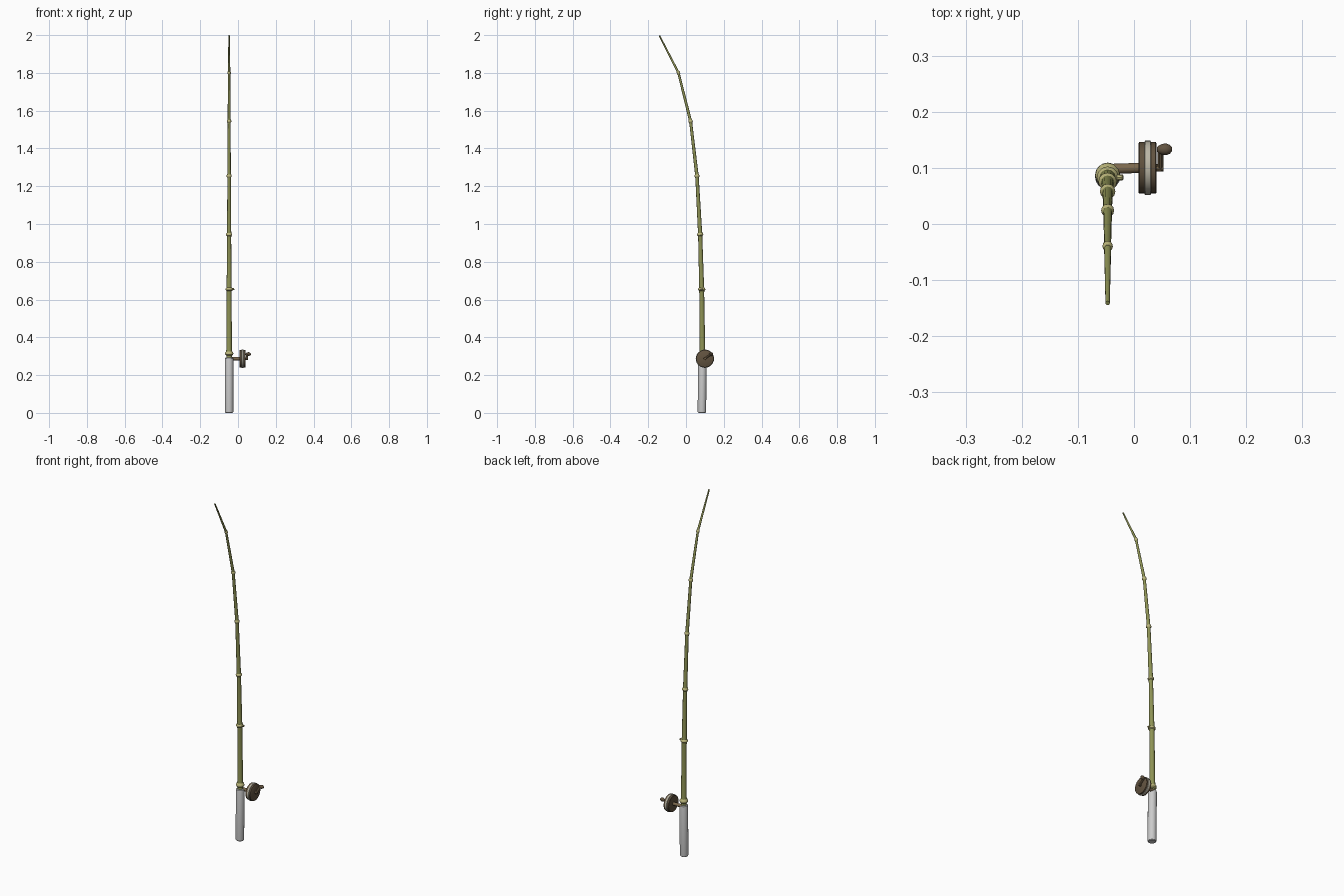
import bpy, bmesh, math
from mathutils import Vector

if "Cube" in bpy.data.objects:
    bpy.data.objects.remove(bpy.data.objects["Cube"])

def mat(name, c):
    m = bpy.data.materials.new(name)
    m.diffuse_color = (*c, 1)
    m.use_nodes = True
    m.node_tree.nodes["Principled BSDF"].inputs["Base Color"].default_value = m.diffuse_color
    return m

green = mat("bamboo_green", (0.27, 0.29, 0.09))
pale = mat("bamboo_node", (0.50, 0.47, 0.20))
brown = mat("reel_brown", (0.12, 0.085, 0.05))
wood = mat("reel_wood", (0.20, 0.14, 0.075))
thread = mat("line_thread", (0.50, 0.47, 0.38))

def lathe(name, a, b, profile, material=None, sides=16, smooth=True):
    """Revolve (t, radius) pairs around the axis from a to b, capped at both ends."""
    a, b = Vector(a), Vector(b)
    q = (b - a).to_track_quat('Z', 'Y')
    bm = bmesh.new()
    rings = []
    for t, r in profile:
        c = a.lerp(b, t)
        rings.append([bm.verts.new(c + q @ Vector((r * math.cos(u), r * math.sin(u), 0)))
                      for u in (2 * math.pi * i / sides for i in range(sides))])
    for lo, hi in zip(rings, rings[1:]):
        for i in range(sides):
            j = (i + 1) % sides
            bm.faces.new((lo[i], lo[j], hi[j], hi[i]))
    bm.faces.new(rings[0][::-1])
    bm.faces.new(rings[-1])
    me = bpy.data.meshes.new(name)
    bm.to_mesh(me)
    bm.free()
    ob = bpy.data.objects.new(name, me)
    bpy.context.collection.objects.link(ob)
    if material:
        me.materials.append(material)
    if smooth:
        bpy.ops.object.select_all(action='DESELECT')
        ob.select_set(True)
        bpy.context.view_layer.objects.active = ob
        bpy.ops.object.shade_smooth_by_angle(angle=math.radians(35))
    return ob

X = -0.047

# Grip
lathe("grip", (X, 0.084, 0), (X, 0.087, 0.292),
      [(0, 0.018), (0.01, 0.0215), (0.03, 0.0225), (0.97, 0.0225), (0.99, 0.0215), (1, 0.018)])

# Bamboo sections: node y, z and radius
nodes = [(0.087, 0.285, 0.0150), (0.087, 0.315, 0.0148), (0.083, 0.655, 0.0130),
         (0.075, 0.945, 0.0110), (0.058, 1.255, 0.0092), (0.024, 1.545, 0.0078),
         (-0.040, 1.800, 0.0062), (-0.141, 1.998, 0.0040)]
pts = [Vector((X, y, z)) for y, z, r in nodes]
for i in range(len(nodes) - 1):
    r0, r1 = nodes[i][2], nodes[i + 1][2]
    end = r1 if i == len(nodes) - 2 else r1 * 1.15
    lathe(f"cane_section_{i + 1}", pts[i], pts[i + 1],
          [(0, r0 * 1.15), (0.06, r0), (0.94, r1), (1, end)], green, 12)

# Swollen rings at the bamboo joints
for i in range(1, len(nodes) - 1):
    d = (pts[i + 1] - pts[i - 1]).normalized() * (0.012 if i == 1 else 0.009)
    r = nodes[i][2]
    lathe(f"cane_node_{i}", pts[i] - d, pts[i] + d,
          [(0, r * 1.05), (0.25, r * 1.45), (0.5, r * 1.5), (0.7, r * 1.4), (1, r * 1.02)], pale, 12)

# Cut twig stub on the second joint
lathe("twig_stub", (X + 0.008, 0.083, 0.652), (X + 0.027, 0.083, 0.657),
      [(0, 0.007), (1, 0.005)], pale, 8)

# Reel mount
RY, RZ = 0.100, 0.287
lathe("reel_axle", (X, RY - 0.002, RZ), (0.012, RY, RZ), [(0, 0.009), (1, 0.009)], wood, 12)

# Reel: two side plates with the wound line between them
for name, x0, x1 in (("inner", 0.008, 0.020), ("outer", 0.029, 0.040)):
    lathe(f"reel_plate_{name}", (x0, RY, RZ), (x1, RY, RZ),
          [(0, 0.044), (0.12, 0.046), (0.88, 0.046), (1, 0.044)], brown, 24)
lathe("line_spool", (0.018, RY, RZ), (0.031, RY, RZ),
      [(0, 0.045), (0.15, 0.0485), (0.85, 0.0485), (1, 0.045)], thread, 24)

# Crank hub, arm and knob
KY, KZ = 0.133, 0.311
lathe("crank_hub", (0.038, RY, RZ), (0.053, RY, RZ), [(0, 0.007), (1, 0.006)], wood, 10)
lathe("crank_arm", (0.047, RY - 0.003, RZ - 0.002), (0.047, KY, KZ), [(0, 0.0055), (1, 0.0055)], wood, 10)
lathe("crank_knob", (0.041, KY, KZ), (0.068, KY, KZ),
      [(0, 0.004), (0.12, 0.007), (0.35, 0.0098), (0.6, 0.0105), (0.85, 0.0078), (1, 0.003)], brown, 12)
